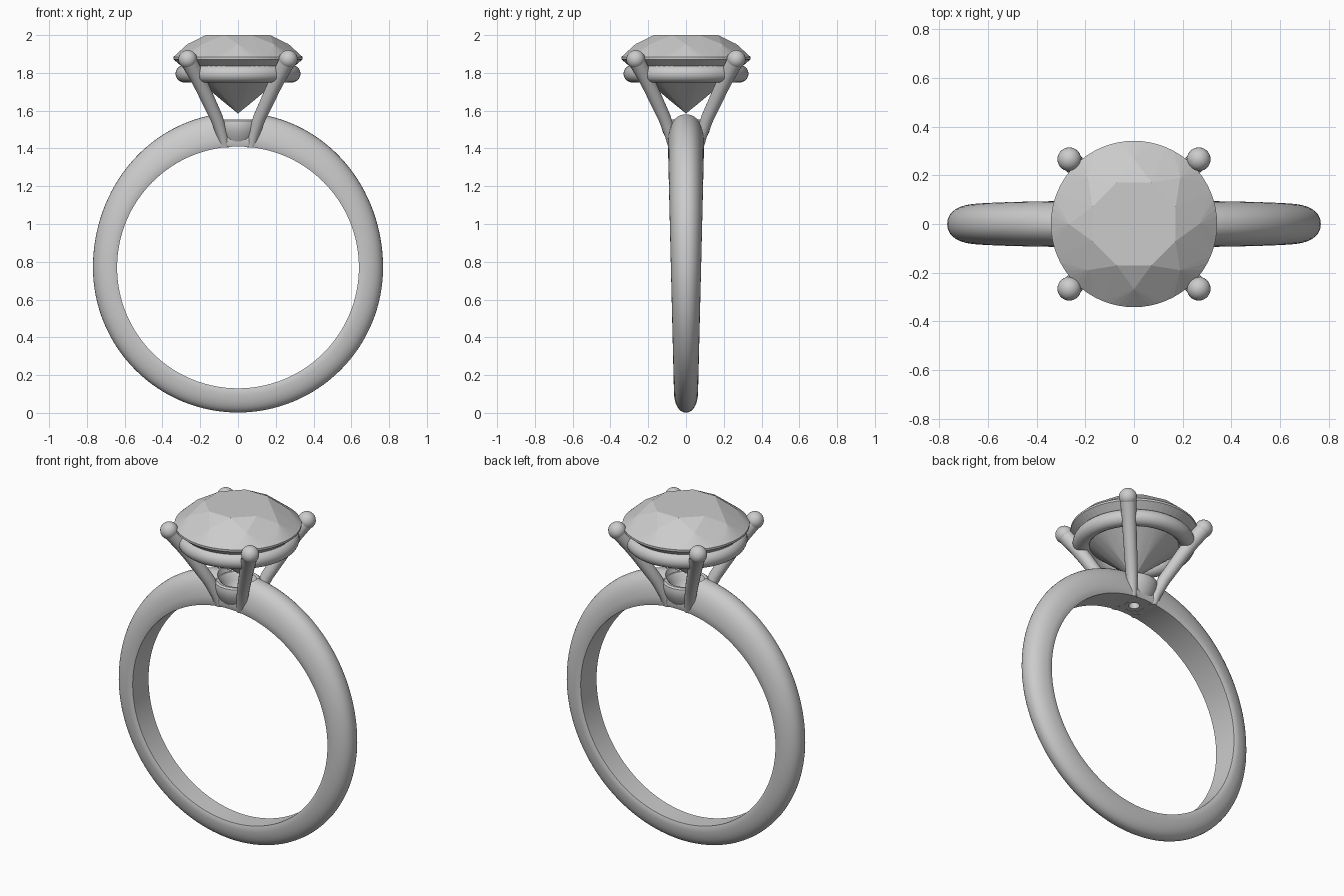
import bpy, bmesh
from math import sin, cos, pi, radians
from mathutils import Vector

if "Cube" in bpy.data.objects:
    bpy.data.objects.remove(bpy.data.objects["Cube"])


def make(name, bm, smooth=True):
    bmesh.ops.recalc_face_normals(bm, faces=bm.faces)
    me = bpy.data.meshes.new(name)
    bm.to_mesh(me)
    bm.free()
    ob = bpy.data.objects.new(name, me)
    bpy.context.collection.objects.link(ob)
    if smooth:
        shade(ob)
    return ob


def activate(ob):
    bpy.ops.object.select_all(action='DESELECT')
    ob.select_set(True)
    bpy.context.view_layer.objects.active = ob


def shade(ob):
    activate(ob)
    bpy.ops.object.shade_smooth_by_angle(angle=radians(35))


def skin(bm, rings, loop):
    """Join rings of points with quads; loop closes last ring to first."""
    vs = [[bm.verts.new(p) for p in r] for r in rings]
    n = len(vs[0])
    for i in range(len(vs) if loop else len(vs) - 1):
        a, b = vs[i], vs[(i + 1) % len(vs)]
        for j in range(n):
            k = (j + 1) % n
            bm.faces.new((a[j], a[k], b[k], b[j]))
    return vs


def lathe(name, profile, n=64):
    """Revolve a closed (r, z) profile about the z axis."""
    bm = bmesh.new()
    skin(bm, [[(r * cos(2 * pi * i / n), r * sin(2 * pi * i / n), z) for r, z in profile]
              for i in range(n)], True)
    return make(name, bm)


# Band: D section, thicker and wider toward the top
CZ, RI = 0.77, 0.64
rings = []
for i in range(128):
    a = 2 * pi * i / 128
    s = max(0, sin(a))
    t = 0.128 + 0.052 * s * s
    w = 0.08 + 0.016 * sin(a)
    sec = [(-0.93 * w, 0), (0.93 * w, 0)]
    for j in range(21):
        b = pi * j / 20
        u = abs(cos(b)) ** 0.9 * (1 if cos(b) > 0 else -1)
        sec.append((w * u, t * (0.12 + 0.88 * sin(b) ** 0.95 if 0 < j < 20 else 0.12)))
    rings.append([((RI + v) * cos(a), y, CZ + (RI + v) * sin(a)) for y, v in sec])
bm = bmesh.new()
skin(bm, rings, True)
band = make("band", bm, False)

# Hole in the band for the cup
bm = bmesh.new()
bmesh.ops.create_cone(bm, cap_ends=True, segments=48, radius1=0.04, radius2=0.135, depth=0.26)
bmesh.ops.translate(bm, verts=bm.verts, vec=(0, 0, 1.50))
cutter = make("band_cutter", bm, False)
cutter.hide_render = True
mod = band.modifiers.new("cup_hole", 'BOOLEAN')
mod.operation = 'DIFFERENCE'
mod.solver = 'EXACT'
mod.object = cutter
activate(band)
bpy.ops.object.modifier_apply(modifier=mod.name)
bpy.data.objects.remove(cutter)
shade(band)

# Cup at the base of the setting
lathe("cup", [(0.03, 1.412), (0.08, 1.412), (0.105, 1.45), (0.124, 1.49), (0.131, 1.525),
              (0.127, 1.545), (0.117, 1.553), (0.10, 1.551), (0.09, 1.54), (0.08, 1.51),
              (0.06, 1.475), (0.03, 1.455)])

# Gallery ring under the stone
lathe("gallery_ring", [(0.285 + 0.046 * cos(2 * pi * j / 20), 1.795 + 0.046 * sin(2 * pi * j / 20))
                       for j in range(20)], 96)

# Prongs: tapered curved rods with ball tips, (diagonal offset, z, radius)
keys = [(0.070, 1.405, 0.024), (0.083, 1.47, 0.029), (0.113, 1.56, 0.034), (0.150, 1.64, 0.036),
        (0.187, 1.72, 0.038), (0.222, 1.79, 0.040), (0.266, 1.872, 0.045)]
for name, sx, sy in (("front_left", -1, -1), ("front_right", 1, -1),
                     ("back_left", -1, 1), ("back_right", 1, 1)):
    pts = [Vector((sx * d, sy * d, z)) for d, z, r in keys]
    side = Vector((-sy, sx, 0)).normalized()
    rings = []
    for i, p in enumerate(pts):
        tan = (pts[min(i + 1, len(pts) - 1)] - pts[max(i - 1, 0)]).normalized()
        if i == 0:
            tan = Vector((0, 0, 1))
        up = tan.cross(side)
        r = keys[i][2]
        rings.append([p + r * (cos(2 * pi * j / 20) * side + sin(2 * pi * j / 20) * up)
                      for j in range(20)])
    bm = bmesh.new()
    vs = skin(bm, rings, False)
    bm.faces.new(vs[0])
    bm.faces.new(vs[-1])
    ball = bmesh.ops.create_uvsphere(bm, u_segments=24, v_segments=14, radius=0.049)
    bmesh.ops.translate(bm, verts=ball["verts"], vec=pts[-1])
    make(name + "_prong", bm)


# Round brilliant stone: convex hull of facet corner rings
def ring(n, r, z, off=0.0):
    return [(r * cos(2 * pi * (i + off) / n), r * sin(2 * pi * (i + off) / n), z) for i in range(n)]


bm = bmesh.new()
for p in (ring(8, 0.185, 2.0, 0.5) + ring(8, 0.268, 1.952) + ring(64, 0.342, 1.884)
          + ring(64, 0.342, 1.872) + ring(8, 0.085, 1.654) + [(0, 0, 1.585)]):
    bm.verts.new(p)
bmesh.ops.convex_hull(bm, input=bm.verts)
bmesh.ops.dissolve_limit(bm, angle_limit=radians(1), verts=bm.verts, edges=bm.edges)
make("stone", bm, False)
